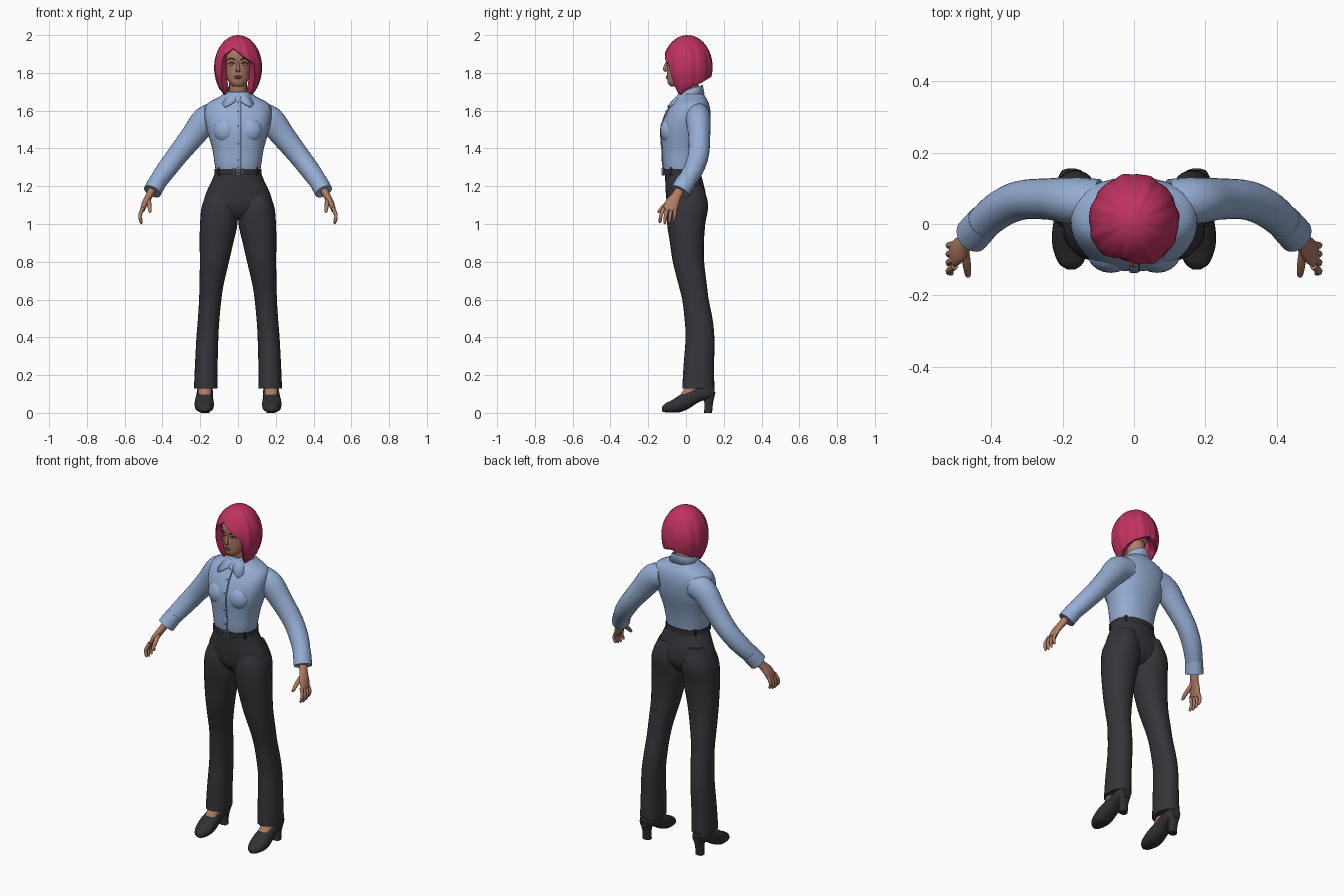
import bpy, bmesh
from math import sin, cos, pi, radians, sqrt
from mathutils import Vector

cube = bpy.data.objects.get("Cube")
if cube:
    bpy.data.objects.remove(cube, do_unlink=True)

parts = []
X, Y, Z = Vector((1, 0, 0)), Vector((0, 1, 0)), Vector((0, 0, 1))


def material(name, r, g, b):
    m = bpy.data.materials.new(name)
    m.use_nodes = True
    m.diffuse_color = (r, g, b, 1)
    bsdf = next(n for n in m.node_tree.nodes if n.type == 'BSDF_PRINCIPLED')
    bsdf.inputs["Base Color"].default_value = (r, g, b, 1)
    bsdf.inputs["Roughness"].default_value = 0.7
    return m


SKIN = material("warm skin", .43, .20, .125)
HAIR = material("crimson hair", .52, .032, .115)
SHIRT = material("light blue cloth", .30, .42, .65)
CLOTH = material("charcoal cloth", .035, .034, .042)
LEATHER = material("black leather", .03, .03, .035)
STEEL = material("blue grey metal", .16, .22, .30)
LIPS = material("rose lips", .32, .10, .08)
WHITE = material("eye white", .6, .58, .55)
DARK = material("dark brown", .03, .015, .012)
BUTTON = material("button blue", .16, .24, .40)


def finish(name, bm, mat, mirror=False):
    bmesh.ops.recalc_face_normals(bm, faces=bm.faces)
    me = bpy.data.meshes.new(name)
    bm.to_mesh(me)
    bm.free()
    me.materials.append(mat)
    ob = bpy.data.objects.new(name, me)
    bpy.context.collection.objects.link(ob)
    if mirror:
        ob.modifiers.new("mirror", 'MIRROR')
    parts.append(ob)
    return ob


def smooth_path(pts, steps):
    """Catmull-Rom through points that also carry radii."""
    out, last = [], len(pts) - 1
    for i in range(last):
        a, b, c, d = pts[max(i - 1, 0)], pts[i], pts[i + 1], pts[min(i + 2, last)]
        for k in range(steps):
            t = k / steps
            out.append([q + .5 * t * (r - p + t * (2*p - 5*q + 4*r - s + t * (3*(q - r) + s - p)))
                        for p, q, r, s in zip(a, b, c, d)])
    return out + [list(pts[-1])]


def tube(name, pts, mat, axis=None, ref=X, n=20, steps=4, power=2, mirror=False):
    """Loft of (x, y, z, radius along ref, other radius) sections."""
    rows = smooth_path(pts, steps)
    bm, rings = bmesh.new(), []
    for i, p in enumerate(rows):
        t = axis or (Vector(rows[min(i + 1, len(rows) - 1)][:3]) - Vector(rows[max(i - 1, 0)][:3])).normalized()
        u = (ref - t * ref.dot(t)).normalized()
        v = t.cross(u)
        ring = []
        for k in range(n):
            c, s = cos(2 * pi * k / n), sin(2 * pi * k / n)
            c = abs(c) ** (2 / power) * (1 if c > 0 else -1)
            s = abs(s) ** (2 / power) * (1 if s > 0 else -1)
            ring.append(bm.verts.new(Vector(p[:3]) + u * c * p[3] + v * s * p[4]))
        rings.append(ring)
    skin_rings(bm, rings, True)
    bm.faces.new(rings[0])
    bm.faces.new(rings[-1])
    return finish(name, bm, mat, mirror)


def skin_rings(bm, rings, closed):
    n = len(rings[0])
    for a, b in zip(rings, rings[1:]):
        for k in range(n if closed else n - 1):
            bm.faces.new((a[k], a[(k + 1) % n], b[(k + 1) % n], b[k]))


def ball(name, pos, size, mat, mirror=False):
    bm = bmesh.new()
    bmesh.ops.create_uvsphere(bm, u_segments=20, v_segments=12, radius=1)
    bmesh.ops.scale(bm, vec=size, verts=bm.verts)
    bmesh.ops.translate(bm, vec=pos, verts=bm.verts)
    return finish(name, bm, mat, mirror)


def box(name, pos, size, mat):
    bm = bmesh.new()
    bmesh.ops.create_cube(bm, size=1)
    bmesh.ops.scale(bm, vec=size, verts=bm.verts)
    bmesh.ops.translate(bm, vec=pos, verts=bm.verts)
    return finish(name, bm, mat)


def body(front, back, z, rx):
    return (0, (front + back) / 2, z, rx, (back - front) / 2)


# Shirt torso, bust, placket and buttons
torso = [body(-.115, .075, 1.28, .118), body(-.122, .08, 1.32, .124), body(-.126, .095, 1.40, .137),
         body(-.132, .122, 1.50, .165), body(-.108, .13, 1.58, .178), body(-.075, .122, 1.635, .165),
         body(-.052, .105, 1.67, .105), body(-.035, .085, 1.70, .058)]
tube("shirt_body", torso, SHIRT, axis=Z, n=40, power=2.3)
ball("shirt_bust", (.065, -.082, 1.495), (.066, .055, .07), SHIRT, True)
tube("shirt_placket", [(0, p[1] - p[4], p[2], .013, .005) for p in torso[:-1]], SHIRT, n=12, power=4)
tube("placket_edge", [(.014, p[1] - p[4] + .001, p[2], .002, .004) for p in torso[:-1]], BUTTON, n=8)
for p in smooth_path(torso, 4)[5:23:4]:
    ball("shirt_button", (0, p[1] - p[4] - .005, p[2]), (.006, .003, .006), BUTTON)

# Sleeves and cuffs
tube("sleeves", [(.10, .06, 1.575, .066, .07), (.17, .065, 1.55, .066, .074), (.24, .07, 1.465, .058, .064),
                 (.32, .066, 1.365, .055, .056), (.385, .035, 1.28, .052, .052), (.445, -.02, 1.195, .045, .044)],
     SHIRT, ref=Y, n=24, mirror=True)
tube("cuffs", [(.421, .005, 1.232, .051, .047), (.436, -.012, 1.205, .052, .048), (.454, -.032, 1.172, .052, .048)],
     SHIRT, ref=Y, n=24, mirror=True)

# Shirt collar with two pointed flaps
bm, top, rim, low = bmesh.new(), [], [], []
for k in range(49):
    a = -pi + 2 * pi * k / 48
    f = abs(a) / pi
    spike = max(0, (f - .58) / .25) if f < .83 else max(0, (1 - f) / .17)
    for ring, rx, ry, z in ((top, .053, .062, 1.735 - .065 * f ** 1.5),
                            (rim, .06, .068, 1.738 - .065 * f ** 1.5),
                            (low, .085 + .05 * spike, .078 + .062 * spike, 1.69 - .03 * f - .045 * spike)):
        ring.append(bm.verts.new((rx * sin(a), .02 + ry * cos(a), z)))
skin_rings(bm, [top, rim, low], False)
collar = finish("shirt_collar", bm, SHIRT)
mod = collar.modifiers.new("thickness", 'SOLIDIFY')
mod.thickness = .006

# Trousers
tube("trouser_seat", [body(-.112, .074, 1.29, .116), body(-.11, .088, 1.23, .138), body(-.106, .106, 1.15, .174),
                      body(-.095, .10, 1.08, .178), body(-.06, .06, 1.03, .11)], CLOTH, axis=Z, n=36, power=2.2)
tube("trouser_legs", [(.085, .01, 1.20, .062, .082), (.096, .007, 1.10, .094, .11), (.102, .001, 1.0, .099, .101),
                      (.114, .005, .9, .089, .09), (.125, .013, .8, .077, .083), (.14, .035, .68, .064, .075),
                      (.147, .05, .6, .059, .07), (.155, .066, .5, .057, .074), (.162, .074, .4, .058, .076),
                      (.168, .068, .25, .060, .081), (.171, .065, .13, .062, .085)],
     CLOTH, axis=Z, n=28, power=2.2, mirror=True)

# Belt, loops and buckle
tube("belt", [body(-.121, .082, z, .124) for z in (1.262, 1.292)], LEATHER, axis=Z, n=36, steps=1, power=2.2)
for deg in (40, 140, 215, 270, 325):
    a = radians(deg + 180)
    box("belt_loop", (.122 * cos(a), -.02 - .1 * sin(a), 1.277), (.014, .014, .042), CLOTH)
for sx in (-1, 1):
    box("buckle_side", (.025 * sx, -.124, 1.277), (.007, .012, .036), STEEL)
    box("buckle_bar", (0, -.124, 1.277 + .0155 * sx), (.05, .012, .006), STEEL)
box("buckle_pin", (.005, -.124, 1.277), (.036, .01, .005), STEEL)

# Feet, pumps and block heels
tube("feet", [(.173, .055, .19, .036, .036), (.175, .03, .125, .036, .036), (.177, -.01, .08, .034, .026)],
     SKIN, mirror=True)
tube("shoes", [(.176, -.127, .02, .012, .012), (.177, -.11, .026, .034, .023), (.178, -.07, .036, .049, .034),
               (.179, -.03, .05, .051, .046), (.178, .02, .072, .046, .046), (.176, .07, .098, .043, .04),
               (.175, .12, .11, .042, .038), (.175, .152, .112, .026, .03)],
     LEATHER, axis=Y, n=24, power=2.4, mirror=True)
tube("shoe_heels", [(.175, .117, 0, .024, .021), (.175, .12, .05, .024, .023), (.175, .124, .11, .036, .032)],
     LEATHER, axis=Z, power=2.6, mirror=True)

# Hands
tube("palms", [(.447, -.025, 1.195, .026, .022), (.47, -.05, 1.15, .026, .019), (.492, -.074, 1.11, .037, .017),
               (.507, -.087, 1.072, .036, .012)], SKIN, ref=Y, mirror=True)
for i, name in enumerate(("index", "middle", "ring", "little")):
    d, drop = .03 - .02 * i, (.006, 0, .004, .014)[3 - i]
    d = -d
    drop = (.006, 0, .004, .014)[i]
    tube(name + "_fingers", [(.503, -.088 - .03 + .02 * i, 1.085, .010, .010),
                             (.519, -.096 + 1.2 * d, 1.042 + drop / 2, .0095, .0095),
                             (.513, -.10 + 1.25 * d, 1.008 + drop, .0075, .0075),
                             (.509, -.10 + 1.25 * d, 1.0 + drop, .003, .003)], SKIN, ref=Y, n=10, mirror=True)
tube("thumbs", [(.478, -.06, 1.14, .013, .013), (.470, -.105, 1.105, .012, .012), (.466, -.14, 1.07, .009, .009),
                (.465, -.148, 1.06, .003, .003)], SKIN, n=10, mirror=True)

# Neck and head
tube("neck", [(0, .03, 1.64, .05, .05), (0, .02, 1.71, .046, .047), (0, .01, 1.79, .05, .055)], SKIN)
tube("head", [body(-.08, -.03, 1.727, .022), body(-.094, -.005, 1.742, .041), body(-.1, .035, 1.77, .058),
              body(-.102, .08, 1.81, .069), body(-.102, .10, 1.85, .075), body(-.106, .105, 1.90, .077),
              body(-.08, .09, 1.95, .062), body(-.03, .04, 1.975, .03)], SKIN, axis=Z, n=32)
tube("nose", [(0, -.1, 1.86, .006, .005), (0, -.108, 1.84, .007, .007), (0, -.114, 1.82, .011, .008),
              (0, -.106, 1.808, .012, .005)], SKIN, n=12)
ball("upper_lip", (0, -.1, 1.781), (.021, .007, .0045), LIPS)
ball("lower_lip", (0, -.099, 1.773), (.018, .007, .005), LIPS)
ball("eyeballs", (.033, -.089, 1.846), (.016, .006, .007), WHITE, True)
ball("irises", (.033, -.093, 1.846), (.0065, .003, .0065), STEEL, True)
tube("eyelashes", [(.015, -.098, 1.848, .0015, .0015), (.032, -.096, 1.855, .003, .003),
                   (.052, -.083, 1.849, .0015, .0015)], DARK, ref=Z, n=8, mirror=True)
tube("eyebrows", [(.014, -.103, 1.868, .003, .002), (.036, -.096, 1.876, .003, .002),
                  (.056, -.08, 1.87, .0015, .0015)], DARK, ref=Z, n=8, mirror=True)


# Bob hair: a dome whose lower edge forms fringe, side locks and nape
def hair_edge(a):
    deg = abs(a) * 180 / pi
    fringe = 1.93 - .075 * min(1, abs(a * 180 / pi + 14) / 50)
    side = 1.69 + .10 * max(0, (deg - 70) / 110) ** .8
    t = min(1, max(0, (deg - 38) / 20))
    t = t * t * (3 - 2 * t)
    return fringe * (1 - t) + side * t


def hair_point(a, z, scale=1, lift=0):
    s = sqrt(max(0, 1 - ((z - 1.83) / .17) ** 2)) if z > 1.83 else 1 - .33 * ((1.83 - z) / .14) ** 2
    strand = 1 + .014 * sin(11 * a + 8 * z) + .008 * sin(19 * a)
    s *= scale * strand
    return (.126 * s * sin(a), .008 - .133 * s * cos(a), z + lift)


bm, rings, COLS, ROWS = bmesh.new(), [], 96, 20
for j in range(1, ROWS + 1):
    ring = []
    for k in range(COLS):
        a = 2 * pi * k / COLS - pi
        z = 2 - (2 - hair_edge(a)) * (1 - cos(j / ROWS * pi / 2))
        ring.append(bm.verts.new(hair_point(a, z)))
    rings.append(ring)
angles = [2 * pi * k / COLS - pi for k in range(COLS)]
rings.append([bm.verts.new(hair_point(a, hair_edge(a), .93, -.004)) for a in angles])
rings.append([bm.verts.new(hair_point(a, hair_edge(a), .66, .015)) for a in angles])
skin_rings(bm, rings, True)
bm.faces.new(rings[0])
finish("bob_hair", bm, HAIR)

# Smooth shading with sharp hems and corners
bpy.ops.object.select_all(action='DESELECT')
for ob in parts:
    ob.select_set(True)
bpy.context.view_layer.objects.active = parts[0]
bpy.ops.object.shade_smooth_by_angle(angle=radians(45))
